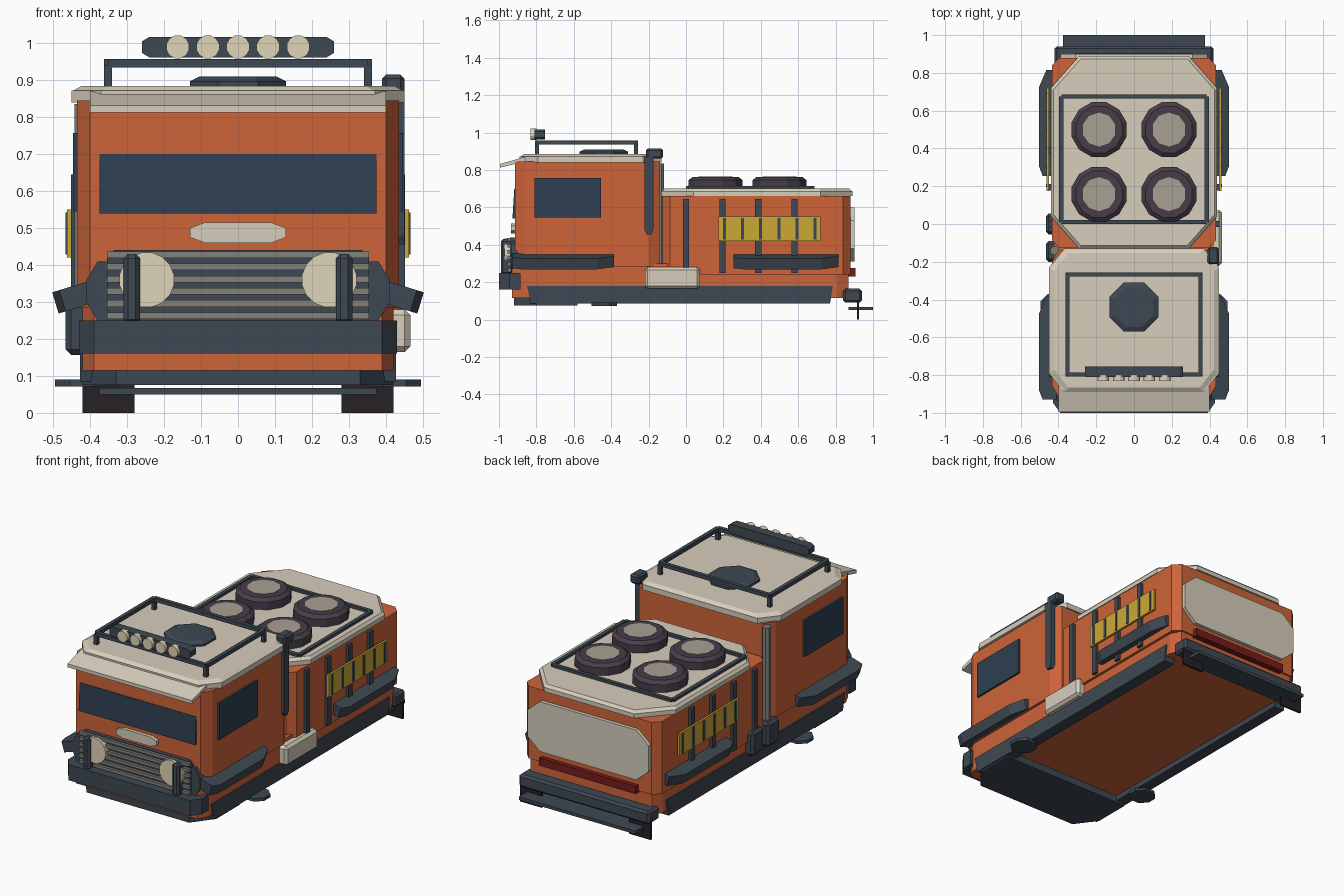
import bpy, bmesh, math
from mathutils import Vector, Matrix

if "Cube" in bpy.data.objects:
    bpy.data.objects.remove(bpy.data.objects["Cube"])


def mat(name, r, g, b):
    m = bpy.data.materials.new(name)
    lin = [(c / 255) ** 2.2 for c in (r, g, b)]
    m.diffuse_color = (*lin, 1)
    m.use_nodes = True
    m.node_tree.nodes["Principled BSDF"].inputs["Base Color"].default_value = m.diffuse_color
    return m


ORANGE = mat("orange_paint", 205, 100, 60)
CREAM = mat("cream_paint", 214, 205, 187)
DARK = mat("dark_metal", 64, 73, 83)
GLASS = mat("glass", 50, 65, 82)
YELLOW = mat("yellow", 203, 166, 58)
TYRE = mat("tyre", 72, 64, 74)
HUB = mat("hub", 166, 158, 145)
GRILLE = mat("grille_grey", 130, 128, 122)
LAMP = mat("lamp", 222, 212, 182)
RED = mat("red", 115, 35, 32)
BLACK = mat("rubber", 42, 38, 42)


def prism(name, pts, lo, hi, m, axis='z', top=1.0):
    """Extrude a 2D outline along an axis; top scales the far end."""
    put = {'x': lambda a, b, h: (h, a, b), 'y': lambda a, b, h: (a, h, b),
           'z': lambda a, b, h: (a, b, h)}[axis]
    n = len(pts)
    ca = sum(p[0] for p in pts) / n
    cb = sum(p[1] for p in pts) / n
    bm = bmesh.new()
    low = [bm.verts.new(put(a, b, lo)) for a, b in pts]
    high = [bm.verts.new(put(ca + (a - ca) * top, cb + (b - cb) * top, hi)) for a, b in pts]
    bm.faces.new(low)
    bm.faces.new(high)
    for i in range(n):
        j = (i + 1) % n
        bm.faces.new((low[i], low[j], high[j], high[i]))
    bmesh.ops.recalc_face_normals(bm, faces=bm.faces)
    me = bpy.data.meshes.new(name)
    bm.to_mesh(me)
    bm.free()
    me.materials.append(m)
    o = bpy.data.objects.new(name, me)
    bpy.context.collection.objects.link(o)
    return o


def octo(a0, a1, b0, b1, ca, cb=None):
    """Rectangle with cut corners."""
    cb = ca if cb is None else cb
    return [(a0 + ca, b0), (a1 - ca, b0), (a1, b0 + cb), (a1, b1 - cb),
            (a1 - ca, b1), (a0 + ca, b1), (a0, b1 - cb), (a0, b0 + cb)]


def ring(a, b, r, n):
    return [(a + r * math.cos(math.tau * (i + .5) / n), b + r * math.sin(math.tau * (i + .5) / n)) for i in range(n)]


def box(name, x0, x1, y0, y1, z0, z1, m, bevel=0):
    o = prism(name, [(x0, y0), (x1, y0), (x1, y1), (x0, y1)], z0, z1, m)
    if bevel:
        b = o.modifiers.new("bevel", 'BEVEL')
        b.width, b.segments = bevel, 1
    return o


def frame(name, x, y0, y1, z0, z1, t):
    for s in (-1, 1):
        box(name + "_side", s * x - t / 2, s * x + t / 2, y0, y1, z0, z1, DARK)
    for y in (y0, y1):
        box(name + "_end", -x, x, y - t / 2, y + t / 2, z0, z1, DARK)


# Body shells
prism("chassis", octo(-.42, .42, -.93, .87, .03, .06), .115, .30, ORANGE)
prism("cab", octo(-.435, .435, -.915, -.14, .035, .06), .285, .845, ORANGE)
prism("rear_body", octo(-.435, .435, -.125, .88, .04), .24, .66, ORANGE)

# Roofs and visor
prism("cab_roof", octo(-.45, .45, -.89, -.13, .08, .10), .84, .872, CREAM)
prism("cab_roof_crown", octo(-.445, .445, -.885, -.135, .08, .10), .872, .885, CREAM, top=.95)
prism("sun_visor", [(-.995, .812), (-.86, .845), (-.86, .87), (-.995, .832)], -.40, .40, CREAM, 'x')
prism("rear_roof", octo(-.44, .44, -.13, .89, .15, .17), .66, .685, CREAM)
prism("rear_roof_crown", octo(-.44, .44, -.13, .89, .15, .17), .685, .70, CREAM, top=.97)

# Windows and front trim
prism("windscreen", [(-.928, .54), (-.90, .54), (-.90, .70), (-.918, .70)], -.375, .375, GLASS, 'x')
prism("front_badge_panel", octo(-.13, .13, .46, .515, .04, .015), -.935, -.91, CREAM, 'y')
prism("grille_surround", octo(-.41, .41, .25, .41, .03, .05), -.935, -.88, DARK, 'y')
prism("grille_back", octo(-.355, .355, .25, .44, .02), -.94, -.90, DARK, 'y')
for i in range(6):
    z = .263 + i * .033
    box("grille_bar", -.355, .355, -.955, -.935, z - .009, z + .009, GRILLE)

# Bumpers, skid plate and rear step
prism("front_bumper", [(-.43, -.885), (-.43, -.945), (-.39, -1.0), (.39, -1.0), (.43, -.945), (.43, -.885)],
      .16, .25, DARK)
prism("skid_plate", [(-.42, -.58), (-.42, -.80), (-.33, -.92), (.33, -.92), (.42, -.80), (.42, -.58)],
      .075, .118, DARK)
box("rear_bumper", -.42, .42, .84, .94, .09, .165, DARK, .012)
box("rear_step", -.375, .375, .87, 1.0, .05, .068, DARK)
prism("rear_panel", octo(-.39, .39, .31, .60, .08, .07), .87, .90, CREAM, 'y')
box("tail_light", -.31, .31, .86, .905, .23, .275, RED)

# Parts mirrored left and right
for s in (-1, 1):
    def sbox(name, x0, x1, *rest):
        return box(name, min(s * x0, s * x1), max(s * x0, s * x1), *rest)

    prism("headlight", ring(s * .247, .36, .075, 16), -.97, -.92, LAMP, 'y')
    sbox("bumper_guard", .265, .31, -.99, -.93, .24, .43, DARK, .012)
    sbox("mud_flap", .28, .42, .913, .925, 0, .10, BLACK)
    sbox("side_window", .42, .447, -.81, -.455, .545, .757, GLASS)
    prism("side_skirt", [(-.85, .18), (.785, .18), (.77, .085), (-.83, .085)],
          s * .36, s * .428, DARK, 'x')
    prism("side_step", octo(s * .425 - .07, s * .425 + .07, -.505, -.37, .04), .072, .09, DARK)
    # Wheel arch flares, tilted outward
    for y0, y1 in ((-.93, -.385), (.255, .815)):
        o = prism("wheel_flare", [(-s * .07, y0), (s * .05, y0), (s * .07, y0 + .05),
                                  (s * .07, y1 - .09), (s * .03, y1), (-s * .07, y1)], -.03, .03, DARK)
        o.rotation_euler = (0, s * math.radians(17), 0)
        o.location = (s * .427, 0, .318)
    # Body ribs and slotted recovery board
    for y in (0, .195, .387, .58):
        sbox("body_rib", .42, .452, y - .017, y + .017, .25, .645, DARK)
    sbox("recovery_board", .45, .462, .175, .72, .42, .55, YELLOW)
    for i in range(6):
        y = .205 + i * .097
        sbox("board_slot", .455, .466, y - .008, y + .008, .428, .542, DARK)

# Side fittings
box("right_tank", .39, .466, -.22, .075, .165, .28, CREAM, .015)
for y in (-.145, 0):
    box("left_can", -.467, -.40, y - .055, y + .055, .157, .30, DARK, .015)
prism("exhaust_stack", ring(-.42, -.14, .024, 8), .28, .835, GRILLE)
prism("snorkel_pipe", [(-.222, .87), (-.222, .48), (-.21, .455), (-.185, .455), (-.175, .48), (-.175, .87)],
      .41, .45, DARK, 'x')
box("snorkel_head", .39, .45, -.213, -.123, .86, .915, DARK, .01)

# Cab roof rack, light bar and hatch
frame("cab_rack", .352, -.797, -.267, .935, .957, .022)
for x in (-.352, .352):
    for y in (-.797, -.267):
        box("rack_post", x - .011, x + .011, y - .011, y + .011, .87, .94, DARK)
prism("light_bar", octo(-.26, .26, .962, 1.017, .02, .012), -.81, -.755, DARK, 'y')
for i in range(-2, 3):
    prism("spot_lamp", ring(i * .0815, .99, .032, 12), -.832, -.80, LAMP, 'y')
prism("roof_hatch", ring(0, -.44, .141, 8), .88, .897, DARK)
prism("roof_hatch_cap", ring(0, -.44, .141, 8), .897, .91, DARK, top=.8)

# Rear roof rack with four spare wheels
frame("rear_rack", .385, .01, .675, .695, .715, .022)
for x in (-.185, .185):
    for y in (.158, .50):
        prism("spare_tyre", ring(x, y, .15, 12), .69, .745, TYRE)
        prism("spare_tyre_shoulder", ring(x, y, .15, 12), .745, .762, TYRE, top=.85)
        prism("spare_hub", ring(x, y, .09, 10), .75, .765, HUB)
